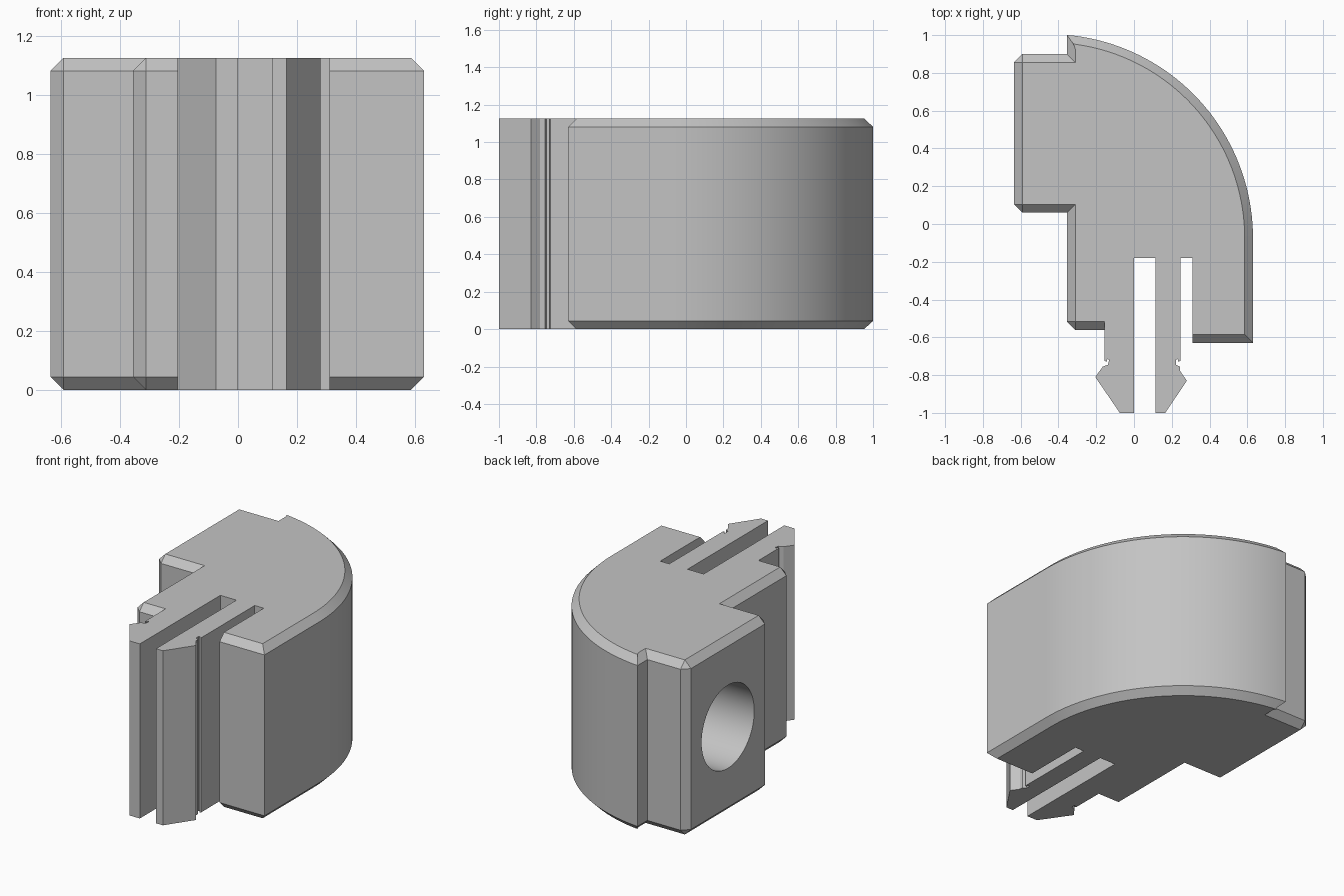
import bpy
import bmesh
import math
from mathutils import Vector

if "Cube" in bpy.data.objects:
    bpy.data.objects.remove(bpy.data.objects["Cube"], do_unlink=True)

HEIGHT = 1.125
CHAMFER = 0.044
ARC_CENTRE = Vector((-0.45, -0.075))
ARC_RADIUS = 1.08
ARC_STEPS = 40

grey = bpy.data.materials.new("plain grey")
grey.use_nodes = True
grey.diffuse_color = (0.55, 0.55, 0.55, 1)
grey.node_tree.nodes["Principled BSDF"].inputs["Base Color"].default_value = grey.diffuse_color

# Body outline, counterclockwise: right foot, curved back, stepped left side
arc_end = math.acos((-0.355 - ARC_CENTRE.x) / ARC_RADIUS)
body = [Vector((0.31, -0.63)), Vector((0.63, -0.63))]
for i in range(ARC_STEPS + 1):
    a = arc_end * i / ARC_STEPS
    body.append(ARC_CENTRE + ARC_RADIUS * Vector((math.cos(a), math.sin(a))))
cut_start = len(body) + 1
body += [Vector(p) for p in (
    (-0.355, 0.9), (-0.635, 0.9), (-0.635, 0.06),
    (-0.355, 0.06), (-0.355, -0.56), (-0.155, -0.56))]
cut_corners = {cut_start, cut_start + 1, cut_start + 3}

# Two barbed snap prongs and the slots beside them
left_prong = [(-0.155, -0.725), (-0.146, -0.73), (-0.14, -0.713), (-0.132, -0.72),
              (-0.138, -0.745), (-0.165, -0.755), (-0.205, -0.81),
              (-0.075, -1.0), (0, -1.0), (0, -0.18)]
right_prong = [(0.115, -0.18), (0.115, -1.0), (0.165, -1.0), (0.28, -0.83),
               (0.245, -0.78), (0.243, -0.755), (0.222, -0.745), (0.222, -0.72),
               (0.23, -0.713), (0.236, -0.73), (0.245, -0.725), (0.245, -0.18)]
outline = body + [Vector(p) for p in left_prong + right_prong + [(0.31, -0.18)]]


def inset_point(p, before, after, d1, d2):
    """Move a corner inwards by d1 from the edge before and d2 from the edge after."""
    n1 = Vector((-before.y, before.x))
    n2 = Vector((-after.y, after.x))
    det = n1.x * n2.y - n1.y * n2.x
    if abs(det) < 1e-6:
        return p + n1 * d1
    return p + Vector((d1 * n2.y - d2 * n1.y, d2 * n1.x - d1 * n2.x)) / det


# Full and inset rings; only the body edges are chamfered
outer, inner = [], []
count = len(outline)
for i, p in enumerate(outline):
    before = (p - outline[i - 1]).normalized()
    after = (outline[(i + 1) % count] - p).normalized()
    d1 = CHAMFER if 0 < i < len(body) else 0
    d2 = CHAMFER if i < len(body) - 1 else 0
    q = inset_point(p, before, after, d1, d2)
    if i in cut_corners:
        outer += [p - before * CHAMFER, p + after * CHAMFER]
        inner += [q, q]
    else:
        outer.append(p)
        inner.append(q)

bm = bmesh.new()
shared = {}


def add_face(points):
    verts = []
    for p in points:
        key = tuple(round(c, 5) for c in p)
        if key not in shared:
            shared[key] = bm.verts.new(p)
        if shared[key] not in verts:
            verts.append(shared[key])
    if len(verts) > 2:
        bm.faces.new(verts)


levels = [(inner, 0), (outer, CHAMFER), (outer, HEIGHT - CHAMFER), (inner, HEIGHT)]
rings = [[(p.x, p.y, z) for p in ring] for ring, z in levels]
for low, high in zip(rings, rings[1:]):
    for i in range(len(low)):
        j = (i + 1) % len(low)
        add_face([low[i], low[j], high[j], high[i]])
add_face(rings[0][::-1])
add_face(rings[-1])
bmesh.ops.recalc_face_normals(bm, faces=bm.faces)

mesh = bpy.data.meshes.new("clip_block")
bm.to_mesh(mesh)
bm.free()
mesh.materials.append(grey)
block = bpy.data.objects.new("clip_block", mesh)
bpy.context.collection.objects.link(block)

# Round blind hole in the left-hand block face
HOLE_DEPTH = 0.6
bpy.ops.mesh.primitive_cylinder_add(
    vertices=64, radius=0.268, depth=HOLE_DEPTH * 2,
    location=(-0.635, 0.48, HEIGHT / 2), rotation=(0, math.pi / 2, 0))
cutter = bpy.context.object
cutter.name = "hole_cutter"
cutter.hide_render = True
cutter.data.materials.append(grey)

bpy.ops.object.select_all(action='DESELECT')
block.select_set(True)
bpy.context.view_layer.objects.active = block
hole = block.modifiers.new("round_hole", 'BOOLEAN')
hole.operation = 'DIFFERENCE'
hole.solver = 'EXACT'
hole.object = cutter
bpy.ops.object.modifier_apply(modifier=hole.name)
bpy.data.objects.remove(cutter, do_unlink=True)

bpy.ops.object.shade_smooth_by_angle(angle=math.radians(25))
